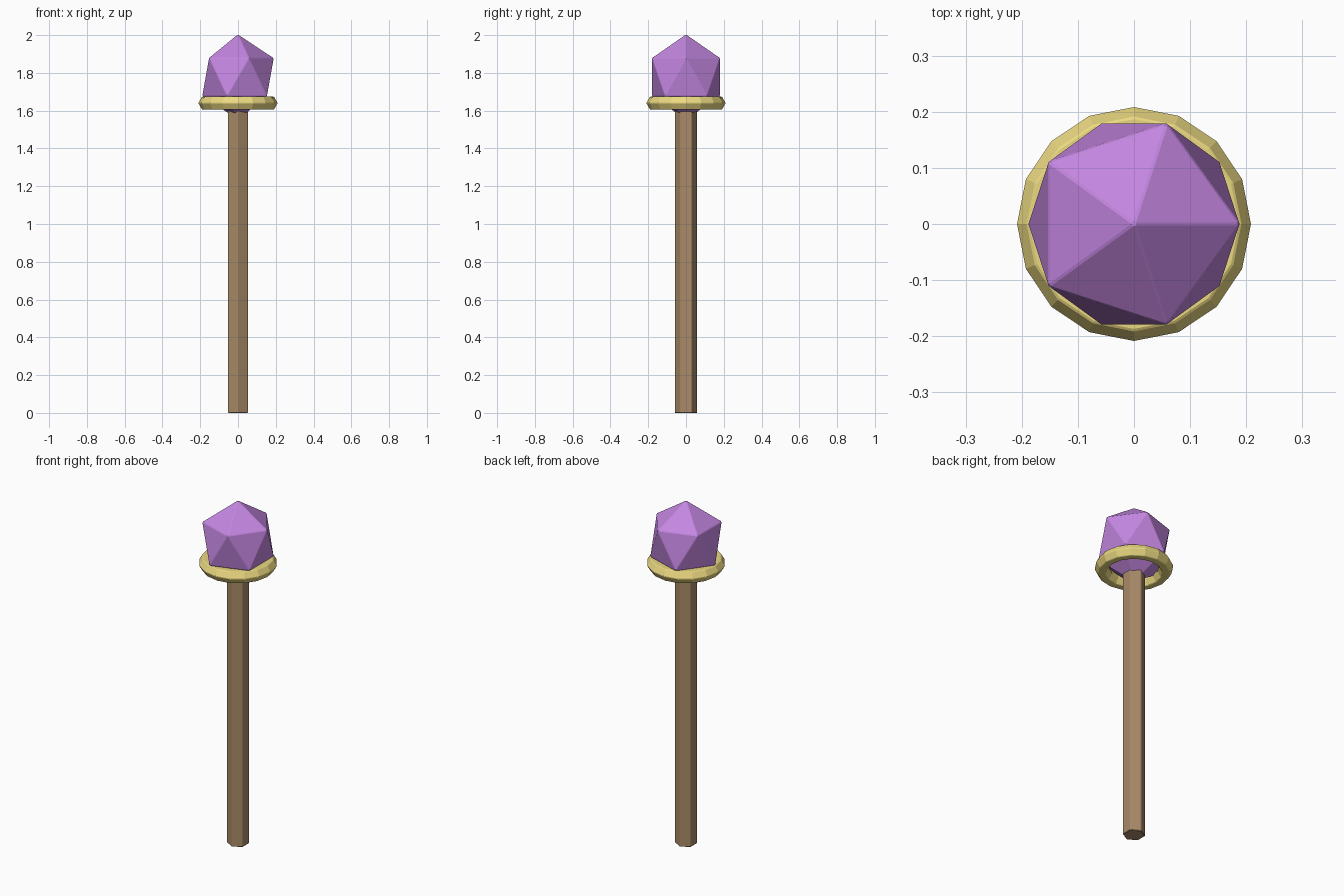
import bpy

if "Cube" in bpy.data.objects:
    bpy.data.objects.remove(bpy.data.objects["Cube"])


def finish(name, color, bevel):
    """Name the active object, colour it, and chamfer its edges."""
    obj = bpy.context.object
    obj.name = name
    bpy.ops.object.transform_apply(location=False, rotation=False, scale=True)
    mat = bpy.data.materials.new(name + "_material")
    mat.diffuse_color = (*color, 1)
    mat.use_nodes = True
    mat.node_tree.nodes["Principled BSDF"].inputs["Base Color"].default_value = mat.diffuse_color
    obj.data.materials.append(mat)
    mod = obj.modifiers.new("Chamfer", 'BEVEL')
    mod.width = bevel
    mod.segments = 1
    mod.limit_method = 'ANGLE'
    bpy.ops.object.shade_flat()
    return obj


# Hexagonal wooden shaft
bpy.ops.mesh.primitive_cylinder_add(vertices=6, radius=0.06, depth=1.6,
                                    location=(0, 0, 0.8))
finish("shaft", (0.40, 0.26, 0.14), 0.003)

# Golden collar ring with a six-sided section
bpy.ops.mesh.primitive_torus_add(major_segments=16, minor_segments=6,
                                 major_radius=0.17, minor_radius=0.04,
                                 location=(0, 0, 1.64))
finish("collar_ring", (0.83, 0.69, 0.22), 0.003)

# Purple faceted gem, slightly taller than wide
bpy.ops.mesh.primitive_ico_sphere_add(subdivisions=1, radius=1,
                                      location=(0, 0, 1.778))
bpy.context.object.scale = (0.2115, 0.2115, 0.226)
finish("gem", (0.55, 0.24, 0.75), 0.003)
